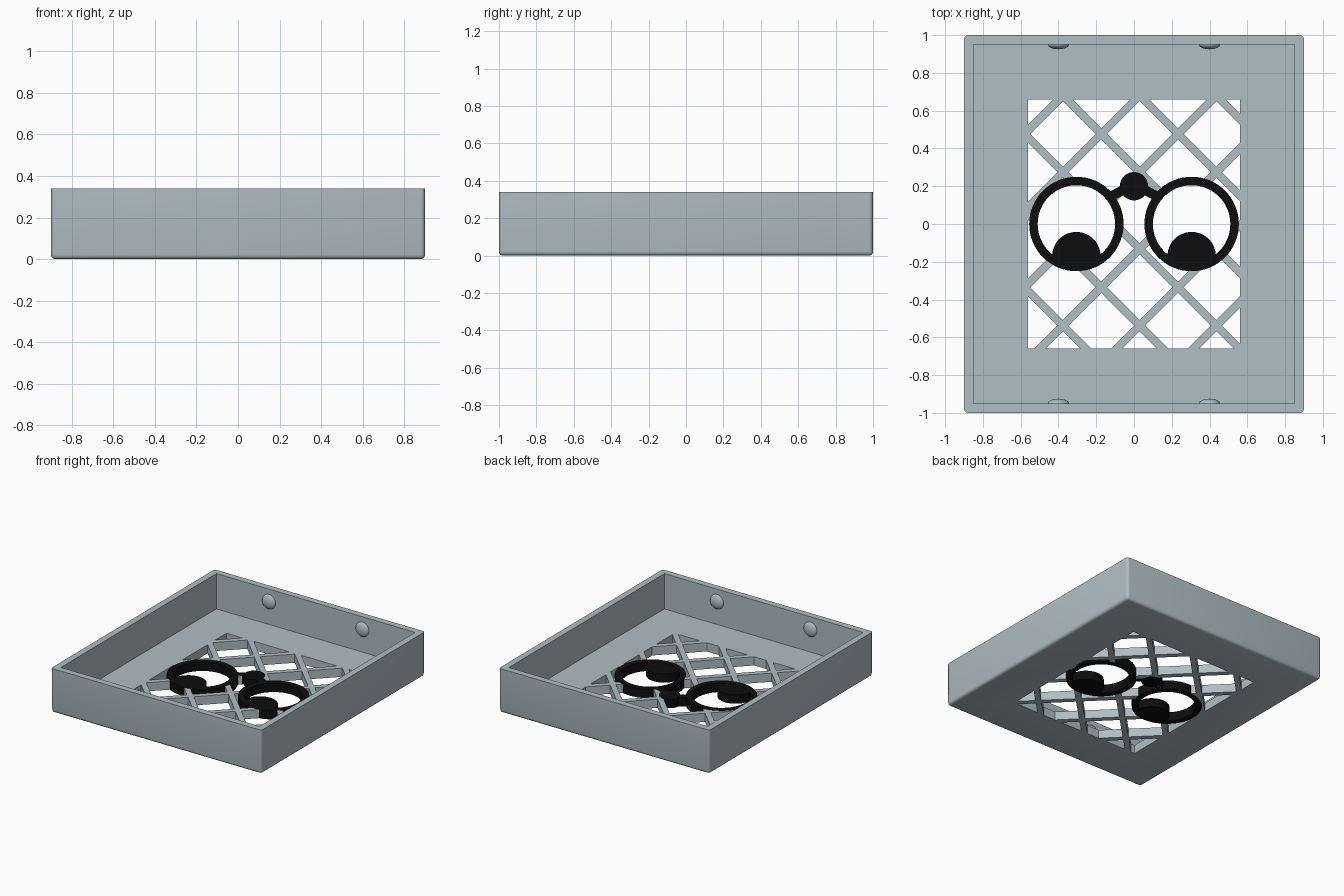
import bpy, bmesh, math
from mathutils import Vector

if "Cube" in bpy.data.objects:
    bpy.data.objects.remove(bpy.data.objects["Cube"])

FLOOR, HEIGHT = 0.067, 0.34
LENS_X, LENS_R, LENS_IN = 0.305, 0.25, 0.205
HOLE_X, HOLE_Y = 0.56, 0.66


def material(name, rgb):
    mat = bpy.data.materials.new(name)
    mat.use_nodes = True
    mat.diffuse_color = (*rgb, 1)
    mat.node_tree.nodes["Principled BSDF"].inputs["Base Color"].default_value = (*rgb, 1)
    return mat


GREY = material("blue grey", (0.43, 0.52, 0.55))
BLACK = material("black", (0.004, 0.004, 0.004))


def finish(name, bm, mat=None):
    bmesh.ops.recalc_face_normals(bm, faces=bm.faces)
    mesh = bpy.data.meshes.new(name)
    bm.to_mesh(mesh)
    bm.free()
    obj = bpy.data.objects.new(name, mesh)
    bpy.context.collection.objects.link(obj)
    if mat:
        mesh.materials.append(mat)
    return obj


def smooth(obj):
    bpy.ops.object.select_all(action="DESELECT")
    obj.select_set(True)
    bpy.context.view_layer.objects.active = obj
    bpy.ops.object.shade_smooth_by_angle(angle=math.radians(35))


def add_prism(bm, points, z0, z1):
    base = bm.faces.new([bm.verts.new((x, y, z0)) for x, y in points])
    top = bmesh.ops.extrude_face_region(bm, geom=[base])["geom"]
    for v in top:
        if isinstance(v, bmesh.types.BMVert):
            v.co.z = z1


def prism(name, points, z0, z1, mat=None):
    bm = bmesh.new()
    add_prism(bm, points, z0, z1)
    return finish(name, bm, mat)


def circle(cx, cy, r, n=64):
    return [(cx + r * math.cos(math.tau * i / n), cy + r * math.sin(math.tau * i / n))
            for i in range(n)]


def rect(x, y):
    return [(-x, -y), (x, -y), (x, y), (-x, y)]


def cut(obj, cutter):
    cutter.hide_render = True
    mod = obj.modifiers.new("cut", "BOOLEAN")
    mod.operation, mod.solver, mod.object = "DIFFERENCE", "EXACT", cutter
    bpy.context.view_layer.objects.active = obj
    bpy.ops.object.modifier_apply(modifier=mod.name)
    bpy.data.objects.remove(cutter)


# Tray body, with rounded bottom and corner edges
bm = bmesh.new()
add_prism(bm, rect(0.9, 1.0), 0, HEIGHT)
edges = [e for e in bm.edges if min(v.co.z for v in e.verts) < 0.01]
bmesh.ops.bevel(bm, geom=edges, offset=0.022, segments=4, profile=0.5, affect="EDGES")
tray = finish("tray", bm, GREY)
cut(tray, prism("cavity_cutter", rect(0.85, 0.95), FLOOR, 1))

# Lattice: diamond cells clipped to the floor opening
bm = bmesh.new()
pitch, bar = 0.406, 0.042
half = pitch / 2 - bar / math.sqrt(2)
for i in range(-6, 7):
    for j in range(-6, 7):
        if (i + j) % 2:
            continue
        cx, cy = 0.03 + (i + 1) * pitch / 2, 0.274 + j * pitch / 2
        if abs(cx) > HOLE_X + half or abs(cy) > HOLE_Y + half:
            continue
        cell = bmesh.new()
        add_prism(cell, [(cx + half, cy), (cx, cy + half), (cx - half, cy), (cx, cy - half)],
                  -0.05, 0.12)
        for n, d in (((1, 0, 0), HOLE_X), ((-1, 0, 0), HOLE_X),
                     ((0, 1, 0), HOLE_Y), ((0, -1, 0), HOLE_Y)):
            geom = cell.verts[:] + cell.edges[:] + cell.faces[:]
            if geom:
                bmesh.ops.bisect_plane(cell, geom=geom, plane_co=Vector(n) * d,
                                       plane_no=n, clear_outer=True)
                open_edges = [e for e in cell.edges if e.is_boundary]
                if open_edges:
                    bmesh.ops.holes_fill(cell, edges=open_edges)
        piece = bpy.data.meshes.new("cell")
        cell.to_mesh(piece)
        cell.free()
        bm.from_mesh(piece)
        bpy.data.meshes.remove(piece)
cut(tray, finish("lattice_cutter", bm))

# Spectacles set into the lattice
cut(tray, prism("bridge_cutter", circle(0, 0.2, 0.075), -0.05, 0.12))
prism("bridge_knob", circle(0, 0.2, 0.075, 48), 0, FLOOR + 0.002, BLACK)
for side, label in ((1, "left"), (-1, "right")):
    x = side * LENS_X
    cut(tray, prism("lens_cutter", circle(x, 0, LENS_R - 0.001), -0.05, 0.12))
    rim = prism(label + "_rim", circle(x, 0, LENS_R), 0, FLOOR + 0.002, BLACK)
    cut(rim, prism("rim_cutter", circle(x, 0, LENS_IN), -0.05, 0.12))
    smooth(rim)

    # Pupil, trimmed to stay within the rim
    outline = []
    for px, py in circle(x, -0.17, 0.128):
        offset = Vector((px - x, py))
        if offset.length > LENS_R - 0.01:
            offset.length = LENS_R - 0.01
        outline.append((x + offset.x, offset.y))
    smooth(prism(label + "_pupil", outline, 0, FLOOR + 0.001, BLACK))

    # Slanted arm joining knob and rim
    arm = [(side * px, py) for px, py in
           ((0.03, 0.225), (0.03, 0.165), (0.13, 0.115), (0.13, 0.17))]
    prism(label + "_bridge_arm", arm, 0, FLOOR + 0.001, BLACK)

# Snap bumps on the front and back inner walls
for sx, across in ((1, "left"), (-1, "right")):
    for sy, along in ((1, "back"), (-1, "front")):
        bpy.ops.mesh.primitive_uv_sphere_add(segments=32, ring_count=16, radius=1,
                                             location=(sx * 0.4, sy * 0.95, 0.243))
        bump = bpy.context.object
        bump.name = f"{along}_{across}_bump"
        bump.scale = (0.056, 0.025, 0.056)
        bump.data.materials.append(GREY)
        smooth(bump)

smooth(tray)
smooth(bpy.data.objects["bridge_knob"])
